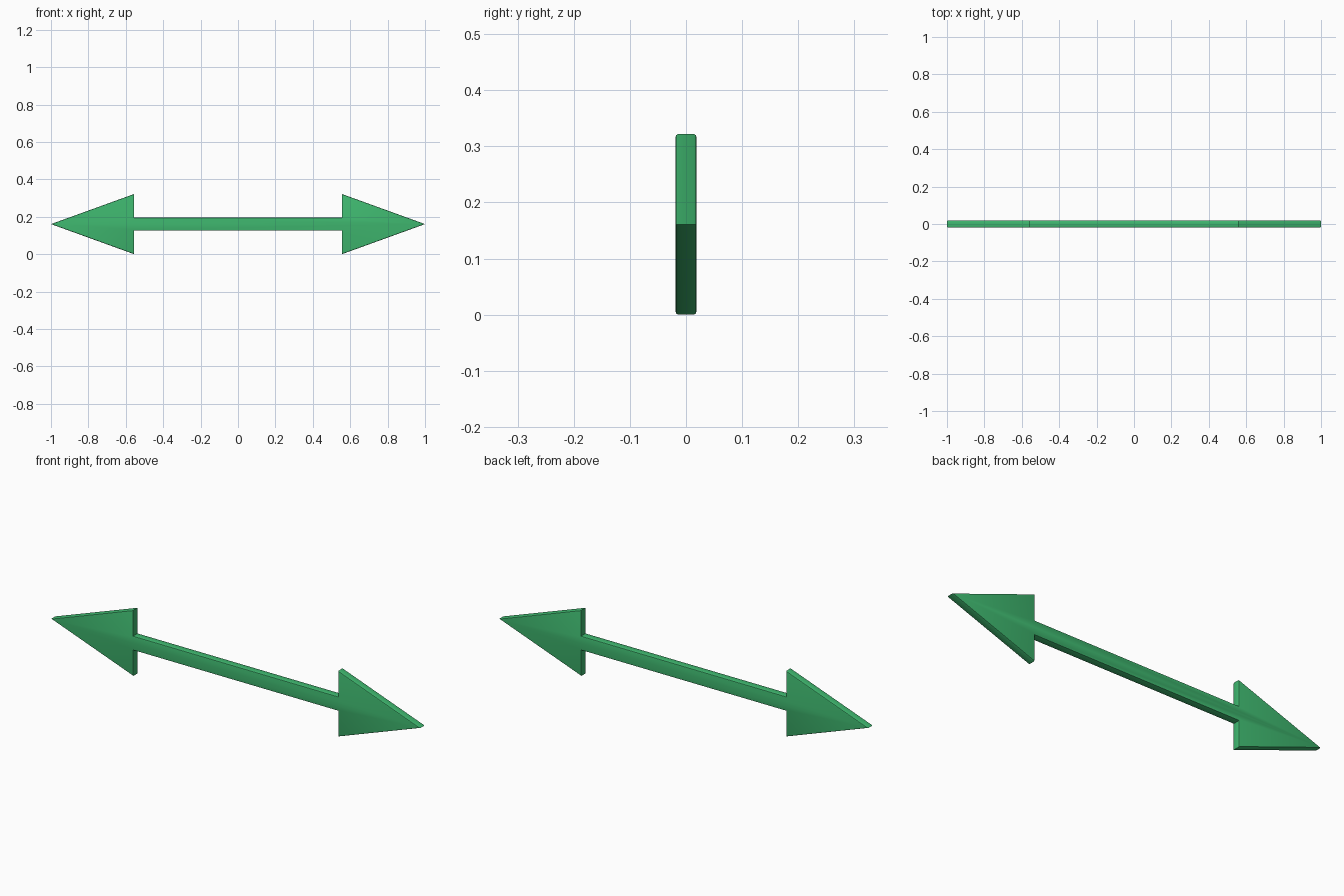
import bpy, bmesh

if "Cube" in bpy.data.objects:
    bpy.data.objects.remove(bpy.data.objects["Cube"])

THICK = 0.038    # full depth along y
MID = 0.161      # height of the centre line
HEAD = 0.161     # half height of an arrow head
SHAFT = 0.035    # half height of the shaft
NECK = 0.555     # x where head meets shaft

# Outline: right half, then the same points turned half way round
half = [(NECK, -SHAFT), (NECK, -HEAD), (1.0, 0.0), (NECK, HEAD), (NECK, SHAFT)]
outline = half + [(-x, -z) for x, z in half]

# Extrude the outline through the depth
bm = bmesh.new()
front = bm.faces.new([bm.verts.new((x, -THICK / 2, MID + z)) for x, z in outline])
ext = bmesh.ops.extrude_face_region(bm, geom=[front], use_keep_orig=True)
for v in ext["geom"]:
    if isinstance(v, bmesh.types.BMVert):
        v.co.y += THICK
bmesh.ops.recalc_face_normals(bm, faces=bm.faces[:])

# Soften the front and back rims only
rims = [e for e in bm.edges if abs(e.verts[0].co.y - e.verts[1].co.y) < 1e-5]
bmesh.ops.bevel(bm, geom=rims, offset=0.005, segments=2, profile=0.5,
                affect='EDGES', clamp_overlap=True)

mesh = bpy.data.meshes.new("double_arrow")
bm.to_mesh(mesh)
bm.free()
arrow = bpy.data.objects.new("double_arrow", mesh)
bpy.context.collection.objects.link(arrow)

# Green paint
mat = bpy.data.materials.new("green")
mat.diffuse_color = (0.05, 0.48, 0.16, 1)
mat.use_nodes = True
mat.node_tree.nodes["Principled BSDF"].inputs["Base Color"].default_value = mat.diffuse_color
mesh.materials.append(mat)

bpy.context.view_layer.objects.active = arrow
arrow.select_set(True)
bpy.ops.object.shade_smooth_by_angle()
